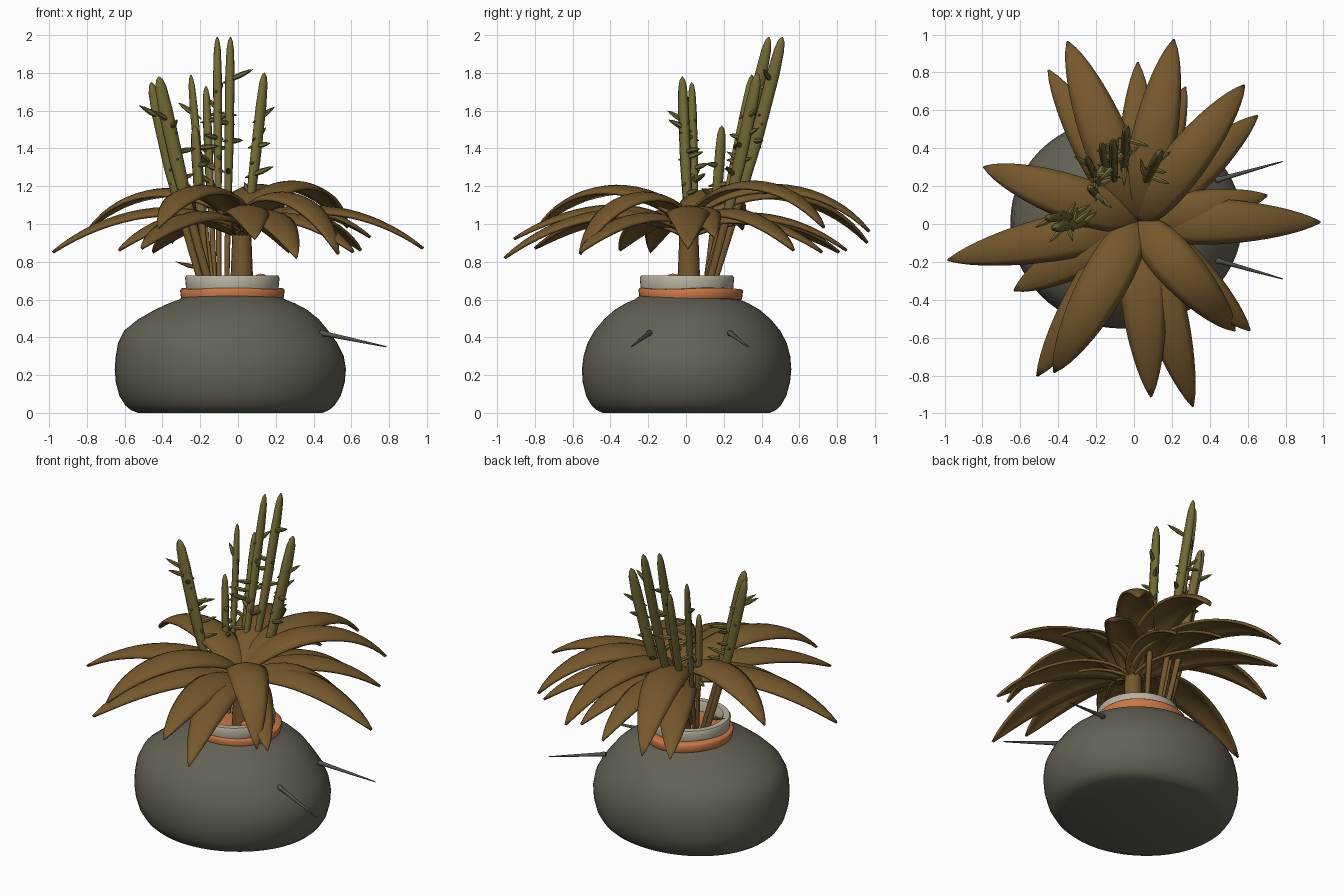
import bpy, bmesh, math, random
from mathutils import Vector

random.seed(4)
old = bpy.data.objects.get("Cube")
if old:
    bpy.data.objects.remove(old)


def material(name, rgb):
    m = bpy.data.materials.new(name)
    m.use_nodes = True
    col = (*rgb, 1)
    m.diffuse_color = col
    node = m.node_tree.nodes["Principled BSDF"]
    node.inputs["Base Color"].default_value = col
    node.inputs["Roughness"].default_value = 0.8
    return m


STONE = material("stone grey", (0.128, 0.12, 0.09))
CLAY = material("orange clay", (0.58, 0.185, 0.065))
RIM = material("pale rim", (0.48, 0.44, 0.35))
LEAF = material("leaf brown", (0.18, 0.098, 0.026))
GREEN = material("stalk olive", (0.17, 0.142, 0.035))
IRON = material("needle grey", (0.09, 0.09, 0.08))


def finish(name, bm, mats, angle=50):
    bmesh.ops.recalc_face_normals(bm, faces=bm.faces)
    me = bpy.data.meshes.new(name)
    bm.to_mesh(me)
    bm.free()
    for m in mats:
        me.materials.append(m)
    ob = bpy.data.objects.new(name, me)
    bpy.context.collection.objects.link(ob)
    bpy.ops.object.select_all(action='DESELECT')
    ob.select_set(True)
    bpy.context.view_layer.objects.active = ob
    bpy.ops.object.shade_smooth_by_angle(angle=math.radians(angle))
    return ob


def skin(bm, rings, caps=True):
    """Bridge successive closed rings of points."""
    vs = [[bm.verts.new(p) for p in r] for r in rings]
    n = len(vs[0])
    for a, b in zip(vs, vs[1:]):
        for i in range(n):
            j = (i + 1) % n
            bm.faces.new((a[i], a[j], b[j], b[i]))
    if caps:
        bm.faces.new(vs[0])
        bm.faces.new(vs[-1])


def lathe(name, profile, mat, cx, cy, shape=lambda a, z: 1, n=48, wave=0, caps=True):
    bm = bmesh.new()
    rings = []
    for r, z in profile:
        ring = []
        for i in range(n):
            a = math.tau * i / n
            q = r * shape(a, z)
            ring.append((cx + q * math.cos(a), cy + q * math.sin(a), z + wave * math.sin(3 * a)))
        rings.append(ring)
    skin(bm, rings, caps)
    return finish(name, bm, [mat])


def spindle(bm, a, b, radii, flat=1.0, bow=0.0, n=8):
    """Tapered rod from a to b, thinner by flat across its lean."""
    a, b = Vector(a), Vector(b)
    d = (b - a).normalized()
    side = d.cross(Vector((0, 0, 1))).normalized()
    up = side.cross(d)
    rings = []
    for t, r in radii:
        c = a.lerp(b, t) + up * bow * math.sin(math.pi * t)
        rings.append([c + r * (up * math.cos(k * math.tau / n) + side * flat * math.sin(k * math.tau / n))
                      for k in range(n)])
    skin(bm, rings)


# Lumpy pot body, wide across and heavier on the right shoulder
def lump(a, z):
    grow = min(1, max(0, (0.62 - z) / 0.15))
    shoulder = math.exp(-((z - 0.44) / 0.1) ** 2)
    return 1 + grow * (0.05 * math.cos(2 * a) - (0.025 + 0.045 * shoulder) * math.cos(a)
                       + 0.008 * math.sin(3 * a + 5 * z))


lathe("pot_body", [(0.465, 0), (0.5, 0.015), (0.528, 0.04), (0.558, 0.09), (0.577, 0.16),
                   (0.583, 0.23), (0.575, 0.3), (0.553, 0.37), (0.515, 0.435), (0.46, 0.495),
                   (0.395, 0.545), (0.33, 0.58), (0.28, 0.6), (0.25, 0.62)],
      STONE, -0.03, 0.005, lump, 64)

# Clay collar, pale rim and clay filling
lathe("clay_collar", [(0.25, 0.598), (0.268, 0.602), (0.272, 0.61), (0.277, 0.65), (0.27, 0.658),
                      (0.24, 0.66)], CLAY, -0.03, 0.025, wave=0.004)
lathe("pale_rim", [(0.24, 0.64), (0.245, 0.66), (0.25, 0.715), (0.243, 0.727), (0.205, 0.727),
                   (0.198, 0.715), (0.198, 0.62)], RIM, -0.03, 0.005, caps=False)
lathe("clay_filling", [(0.2, 0.61), (0.2, 0.64)], CLAY, -0.03, 0.005)
bm = bmesh.new()
bmesh.ops.create_uvsphere(bm, u_segments=20, v_segments=12, radius=0.045)
finish("clay_pebble", bm, [CLAY]).location = (0.12, -0.07, 0.692)

# Needles stuck in the pot
for side, y0, y1 in (("front", -0.19, -0.29), ("back", 0.23, 0.33)):
    bm = bmesh.new()
    spindle(bm, (0.43, y0, 0.425), (0.785, y1, 0.35),
            [(0, 0.012), (0.04, 0.017), (0.1, 0.013), (0.6, 0.008), (1, 0.003)])
    finish(side + "_needle", bm, [IRON])

# Trunk under the rosette
lathe("trunk", [(0.065, 0.62), (0.058, 0.75), (0.052, 0.9), (0.05, 1.0)],
      LEAF, 0.02, 0.015, n=16)


# Arching leaves: tip, crest height, half width
def leaf(i, tip, crest, w):
    root = Vector((0.02, 0.015, 0))
    tip = Vector(tip)
    flat = Vector((tip.x, tip.y, 0)) - root
    out = flat.normalized()
    side = Vector((-out.y, out.x, 0))
    low = crest < 1.2
    p = [root + Vector((0, 0, 0.94 if low else 1.0)),
         root + flat * 0.22 + Vector((0, 0, crest)),
         root + flat * (0.68 if low else 0.74) + Vector((0, 0, crest - (0.04 if low else 0))), tip]
    bm = bmesh.new()
    rows = []
    steps, cols = 18, 6
    for k in range(steps + 1):
        t = k / steps
        s = 1 - t
        c = p[0] * s**3 + p[1] * 3 * s * s * t + p[2] * 3 * s * t * t + p[3] * t**3
        half = max(w * 2.5 * t**0.55 * s**0.83, 0.03 * s + 0.002)
        rows.append([bm.verts.new(c + side * half * u - Vector((0, 0, 0.3 * half * u * u)))
                     for u in (2 * j / cols - 1 for j in range(cols + 1))])
    for a, b in zip(rows, rows[1:]):
        for j in range(cols):
            bm.faces.new((a[j], a[j + 1], b[j + 1], b[j]))
    ob = finish(f"leaf_{i}", bm, [LEAF])
    mod = ob.modifiers.new("thickness", 'SOLIDIFY')
    mod.thickness, mod.offset = 0.016, 0


leaves = [((0.98, 0.01, 0.87), 1.17, 0.12), ((0.70, 0.15, 0.93), 1.16, 0.1),
          ((0.65, 0.57, 0.86), 1.15, 0.11), ((0.58, 0.73, 0.98), 1.3, 0.115),
          ((0.27, 0.72, 0.85), 1.1, 0.1), ((0.21, 0.97, 0.96), 1.28, 0.12),
          ((0.02, 0.85, 0.86), 1.12, 0.1), ((-0.35, 0.96, 0.9), 1.25, 0.125),
          ((-0.45, 0.81, 0.85), 1.1, 0.11), ((-0.79, 0.30, 0.97), 1.25, 0.12),
          ((-0.98, -0.19, 0.85), 1.16, 0.12), ((-0.63, -0.35, 0.86), 1.12, 0.12),
          ((-0.51, -0.80, 0.87), 1.13, 0.12), ((-0.42, -0.78, 0.98), 1.27, 0.125),
          ((0.09, -0.91, 0.92), 1.17, 0.12), ((0.31, -0.96, 0.82), 1.15, 0.12),
          ((0.61, -0.56, 0.85), 1.12, 0.11), ((0.53, -0.56, 0.84), 1.24, 0.12)]
for i, spec in enumerate(leaves, 1):
    leaf(i, *spec)

# Upright stalks with small side shoots: foot, top, thickness, shoots
stalks = [((-0.14, 0.03, 0.64), (-0.42, -0.02, 1.78), 0.038, 6),
          ((-0.18, 0.06, 0.64), (-0.46, 0.03, 1.75), 0.032, 4),
          ((-0.1, 0.1, 0.64), (-0.11, 0.44, 1.99), 0.032, 5),
          ((-0.06, 0.13, 0.64), (-0.04, 0.51, 1.99), 0.034, 5),
          ((0.0, 0.11, 0.64), (0.14, 0.38, 1.8), 0.036, 6),
          ((-0.13, 0.09, 0.64), (-0.25, 0.35, 1.79), 0.027, 4),
          ((-0.15, 0.1, 0.64), (-0.23, 0.19, 1.52), 0.03, 4),
          ((-0.12, 0.13, 0.64), (-0.17, 0.42, 1.73), 0.03, 4)]
for i, (foot, top, r, shoots) in enumerate(stalks, 1):
    bm = bmesh.new()
    spindle(bm, foot, top, [(0, r * 0.55), (0.2, r * 0.6), (0.35, r * 0.65), (0.42, r * 0.8),
                            (0.6, r), (0.85, r), (0.95, r * 0.8), (0.985, r * 0.5), (1, r * 0.1)],
            0.75, -0.015, 10)
    for k in range(shoots):
        t = 0.44 + 0.4 * (k + random.random()) / shoots
        c = Vector(foot).lerp(Vector(top), t)
        a = random.uniform(0, math.tau)
        d = Vector((math.cos(a), math.sin(a), random.uniform(0, 0.6)))
        spindle(bm, c - d * 0.04, c + d * random.uniform(0.08, 0.13),
                [(0, 0.003), (0.25, 0.012), (0.6, 0.015), (0.85, 0.009), (1, 0.001)], n=6)
    for f in bm.faces:
        f.material_index = int(f.calc_center_median().z > 1.04)
    finish(f"stalk_{i}", bm, [LEAF, GREEN])

# Twig low on the stems
bm = bmesh.new()
spindle(bm, (-0.19, 0.05, 0.76), (-0.33, 0.06, 0.8), [(0, 0.005), (0.5, 0.012), (1, 0.001)], n=6)
finish("low_twig", bm, [LEAF])
